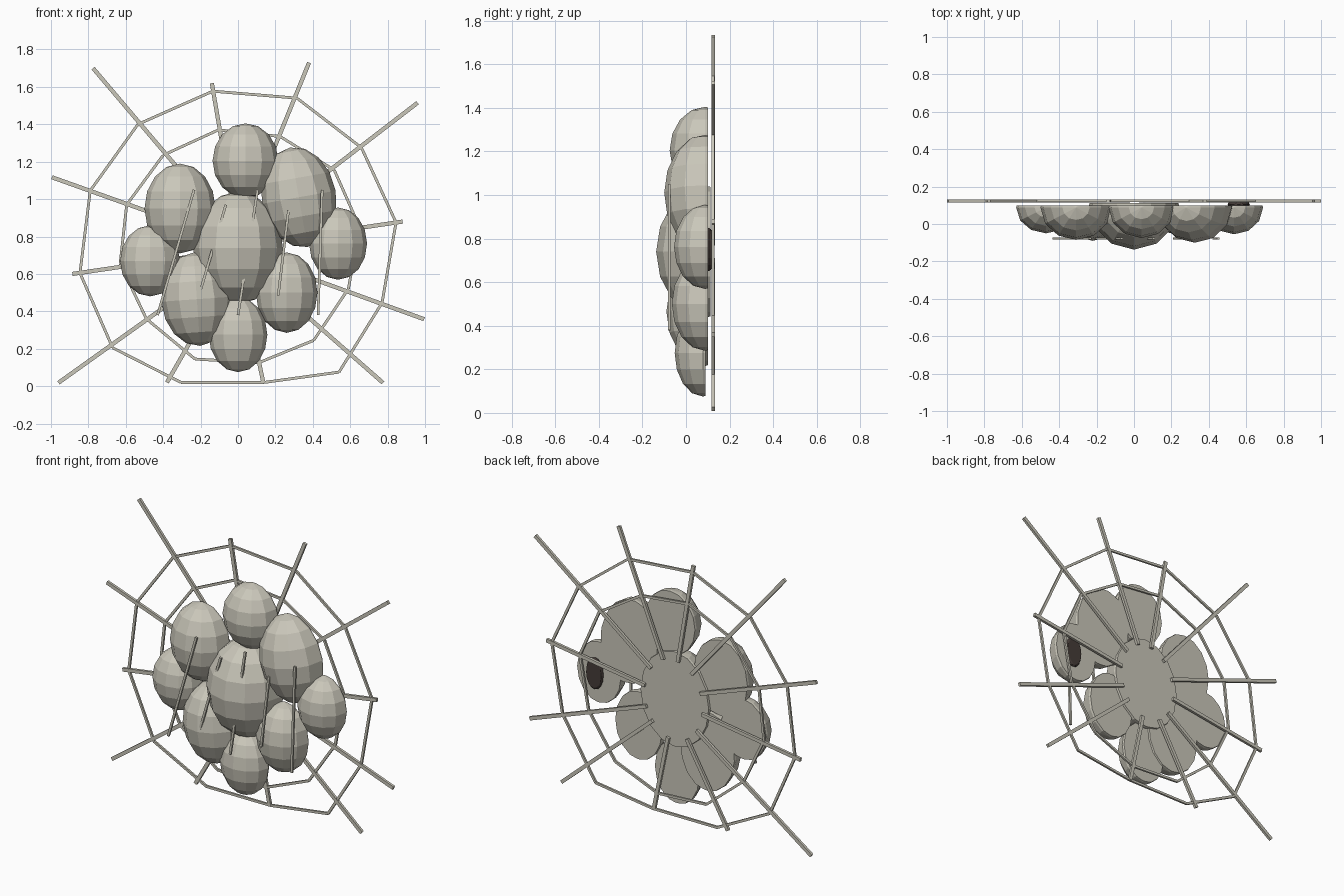
import bpy, bmesh, math
from mathutils import Vector, Matrix

cube = bpy.data.objects.get("Cube")
if cube:
    bpy.data.objects.remove(cube, do_unlink=True)


def material(name, rgb):
    m = bpy.data.materials.new(name)
    m.use_nodes = True
    m.diffuse_color = (*rgb, 1)
    m.node_tree.nodes["Principled BSDF"].inputs["Base Color"].default_value = (*rgb, 1)
    return m


silk = material("pale silk", (0.59, 0.57, 0.49))
dark = material("dark brown", (0.06, 0.045, 0.04))


def finish(name, bm, mat):
    me = bpy.data.meshes.new(name)
    bm.to_mesh(me)
    bm.free()
    me.materials.append(mat)
    ob = bpy.data.objects.new(name, me)
    bpy.context.collection.objects.link(ob)


def egg(name, x, z, rx, rz, tilt=0, front=0, back=0.1, mat=silk):
    """Faceted egg, sliced flat at the back."""
    bm = bmesh.new()
    bmesh.ops.create_uvsphere(bm, u_segments=12, v_segments=8, radius=1)
    cy = back - 0.012
    place = (Matrix.Translation((x, cy, z)) @ Matrix.Rotation(math.radians(tilt), 4, 'Y')
             @ Matrix.Diagonal((rx, cy - front, rz, 1)))
    bm.transform(place)
    cut = bmesh.ops.bisect_plane(bm, geom=bm.verts[:] + bm.edges[:] + bm.faces[:],
                                 plane_co=(0, back, 0), plane_no=(0, 1, 0), clear_outer=True)
    rim = [e for e in cut["geom_cut"] if isinstance(e, bmesh.types.BMEdge)]
    bmesh.ops.holes_fill(bm, edges=rim, sides=0)
    bmesh.ops.recalc_face_normals(bm, faces=bm.faces[:])
    finish(name, bm, mat)


def bar(bm, a, b, width, depth):
    """Square bar from a to b in an upright plane."""
    a, b = Vector(a), Vector(b)
    along = (b - a).normalized()
    deep = Vector((0, 1, 0))
    side = along.cross(deep)
    turn = Matrix((side, deep, along)).transposed().to_4x4()
    size = Matrix.Diagonal((width, depth, (b - a).length, 1))
    bmesh.ops.create_cube(bm, size=1, matrix=Matrix.Translation((a + b) / 2) @ turn @ size)


# egg cluster
egg("centre_egg", 0, 0.74, 0.24, 0.3, front=-0.137, back=0.113)
egg("top_egg", 0.04, 1.205, 0.176, 0.2, front=-0.075)
egg("upper_left_egg", 0.325, 1.01, 0.2, 0.27, -10, front=-0.1)
egg("upper_right_egg", -0.31, 0.95, 0.19, 0.24, front=-0.085)
egg("side_right_egg", -0.47, 0.67, 0.16, 0.19, front=-0.05)
egg("side_left_egg", 0.535, 0.762, 0.155, 0.193, front=-0.055)
egg("lower_left_egg", 0.26, 0.5, 0.165, 0.215, front=-0.065)
egg("lower_right_egg", -0.22, 0.465, 0.19, 0.25, -4, front=-0.09)
egg("bottom_egg", 0, 0.275, 0.157, 0.2, front=-0.052, back=0.09)
egg("egg_opening", 0.56, 0.75, 0.06, 0.1, front=0.08, back=0.117, mat=dark)

# web spokes, from the rim of the centre egg to their tips
WEB_Y = 0.124
tips = [(-0.775, 1.7), (-0.14, 1.62), (0.38, 1.73), (0.96, 1.515), (0.88, 0.88), (0.995, 0.358),
        (0.775, 0.018), (0.135, 0.02), (-0.38, 0.02), (-0.96, 0.018), (-0.885, 0.6), (-0.995, 1.117)]
bm = bmesh.new()
for x, z in tips:
    angle = math.atan2(z - 0.74, x)
    start = (0.2 * math.cos(angle), WEB_Y, 0.74 + 0.25 * math.sin(angle))
    bar(bm, start, (x, WEB_Y, z), 0.022, 0.016)
finish("web_spokes", bm, silk)

# web rings
outer = [(-0.535, 1.4), (-0.135, 1.577), (0.315, 1.54), (0.66, 1.275), (0.845, 0.875), (0.77, 0.445),
         (0.54, 0.075), (0.14, 0.02), (-0.305, 0.02), (-0.67, 0.205), (-0.845, 0.605), (-0.79, 1.045)]
inner = [(-0.4, 1.235), (-0.105, 1.37), (0.225, 1.335), (0.515, 1.155), (0.65, 0.85), (0.59, 0.52),
         (0.405, 0.245), (0.11, 0.125), (-0.23, 0.145), (-0.49, 0.36), (-0.63, 0.655), (-0.595, 0.97)]
for name, ring in (("outer_web_ring", outer), ("inner_web_ring", inner)):
    bm = bmesh.new()
    for i, (x, z) in enumerate(ring):
        px, pz = ring[i - 1]
        bar(bm, (px, WEB_Y, pz), (x, WEB_Y, z), 0.015, 0.012)
    finish(name, bm, silk)

# loose threads hanging across the front
threads = [(-0.235, 1.05, -0.43, 0.38), (-0.065, 0.97, -0.21, 0.48), (0.105, 1.05, 0, 0.38),
           (0.27, 0.94, 0.215, 0.485), (0.45, 1.05, 0.428, 0.38)]
bm = bmesh.new()
for x1, z1, x2, z2 in threads:
    bar(bm, (x1, -0.077, z1), (x2, -0.077, z2), 0.014, 0.012)
finish("front_threads", bm, silk)
